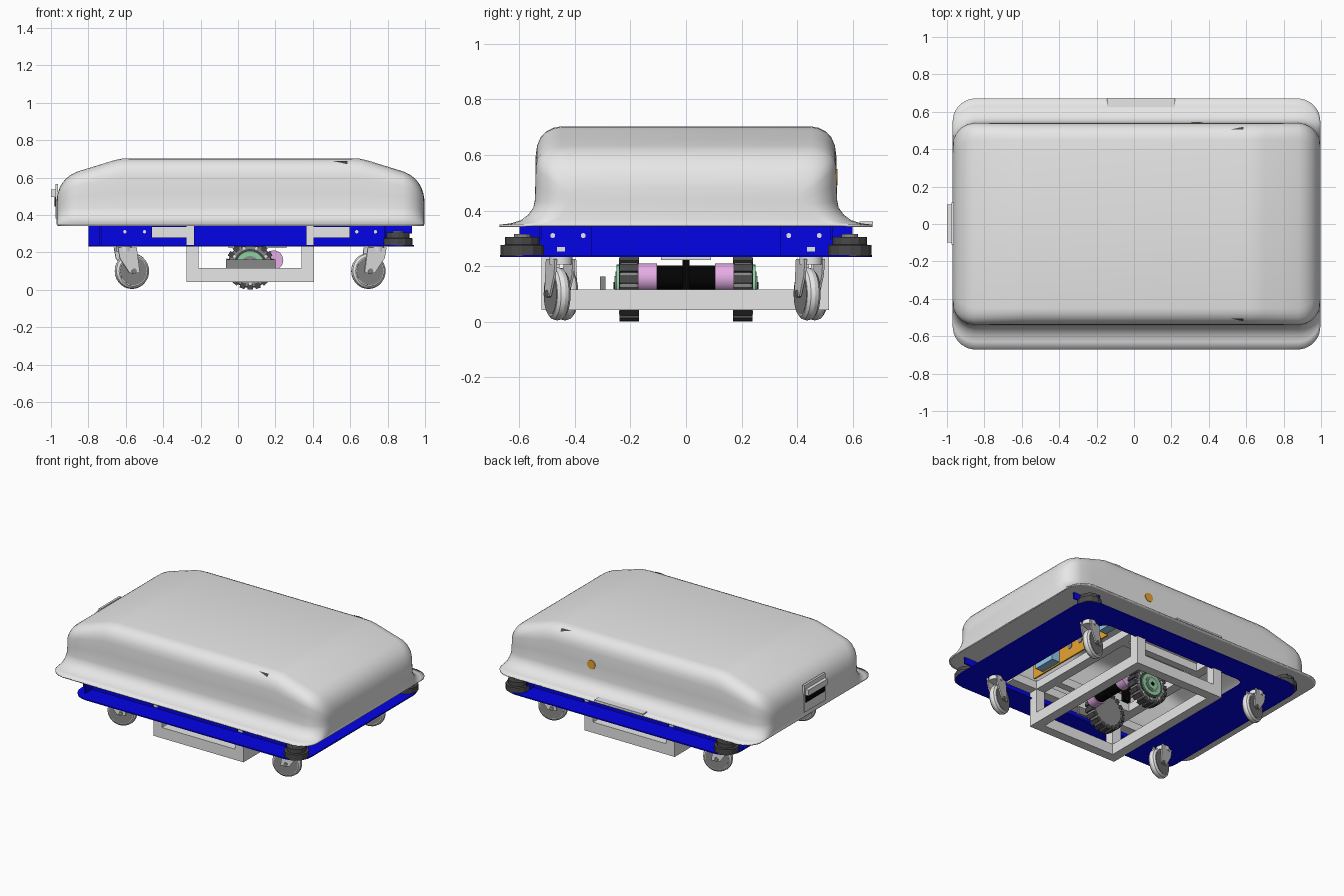
import bpy, bmesh, math
from mathutils import Matrix, Vector

cube = bpy.data.objects.get("Cube")
if cube:
    bpy.data.objects.remove(cube, do_unlink=True)


def material(name, *rgb):
    m = bpy.data.materials.new(name)
    m.use_nodes = True
    m.diffuse_color = (*rgb, 1)
    m.node_tree.nodes["Principled BSDF"].inputs["Base Color"].default_value = (*rgb, 1)
    return m


SHELL = material("shell grey", .82, .82, .82)
FRAME = material("light grey", .85, .85, .85)
MID = material("mid grey", .25, .25, .25)
DARK = material("dark rubber", .065, .065, .065)
BLACK = material("black", .001, .001, .001)
BLUE = material("chassis blue", .001, .001, .8)
GREEN = material("hub green", .27, .65, .36)
PINK = material("motor pink", .78, .42, .78)
ORANGE = material("orange", .8, .37, .03)
SKY = material("light blue", .3, .58, .82)
made = []


def finish(name, bm, mat, M=None):
    if M is not None:
        bm.transform(M)
    bmesh.ops.recalc_face_normals(bm, faces=bm.faces)
    me = bpy.data.meshes.new(name)
    bm.to_mesh(me)
    bm.free()
    me.materials.append(mat)
    ob = bpy.data.objects.new(name, me)
    bpy.context.collection.objects.link(ob)
    made.append(ob)
    return ob


def box(name, mat, x, y, z, M=None):
    """Box from (min, max) ranges."""
    bm = bmesh.new()
    bmesh.ops.create_cube(bm, size=1)
    for v in bm.verts:
        v.co = [r[0] + (c + .5) * (r[1] - r[0]) for c, r in zip(v.co, (x, y, z))]
    return finish(name, bm, mat, M)


def lathe(name, mat, profile, centre, axis="Z", M=None, n=28):
    """Spin (radius, offset) points around an axis."""
    bm = bmesh.new()
    rings = [[bm.verts.new((r * math.cos(i * math.tau / n), r * math.sin(i * math.tau / n), h))
              for i in range(n)] for r, h in profile]
    for a, b in zip(rings, rings[1:]):
        for i in range(n):
            bm.faces.new((a[i], a[(i + 1) % n], b[(i + 1) % n], b[i]))
    bm.faces.new(rings[0])
    bm.faces.new(rings[-1])
    turn = {"Z": Matrix(), "Y": Matrix.Rotation(-math.pi / 2, 4, "X"),
            "X": Matrix.Rotation(math.pi / 2, 4, "Y")}[axis]
    place = Matrix.Translation(centre) @ turn
    return finish(name, bm, mat, M @ place if M else place)


def cyl(name, mat, r, a, b, centre, axis="Z", M=None, n=28):
    return lathe(name, mat, [(r, a), (r, b)], centre, axis, M, n)


def rounded(x, y, r, n=6):
    pts = []
    for cx, cy, start in ((x[1] - r, y[1] - r, 0), (x[0] + r, y[1] - r, 1),
                          (x[0] + r, y[0] + r, 2), (x[1] - r, y[0] + r, 3)):
        for i in range(n + 1):
            t = (start + i / n) * math.pi / 2
            pts.append((cx + r * math.cos(t), cy + r * math.sin(t)))
    return pts


def ring_plate(name, mat, outer, inner, z):
    bm = bmesh.new()
    loops = [[bm.verts.new((*p, h)) for p in pts]
             for pts, h in ((outer, z[0]), (outer, z[1]), (inner, z[1]), (inner, z[0]))]
    n = len(outer)
    for k in range(4):
        a, b = loops[k], loops[(k + 1) % 4]
        for i in range(n):
            bm.faces.new((a[i], a[(i + 1) % n], b[(i + 1) % n], b[i]))
    return finish(name, bm, mat)


# Cover: cross-sections lofted along x, narrowing at the rounded corners
XMIN, XMAX, TOP, BASE = -.97, .997, .703, .42
roof = [(0, .48), (.006, .515), (.016, .545), (.03, .57), (.05, .594), (.08, .617),
        (.115, .633), (.2, .659), (.3, .69), (.34, .7), (.39, TOP)]
section = [(.672, .349), (.63, .354), (.595, .365), (.568, .385), (.55, .41), (.544, .44),
           (.542, .52), (.541, .6), (.536, .635), (.523, .664), (.503, .685), (.477, .698),
           (.45, TOP)]
stations = [(XMIN + d, d, h) for d, h in roof] + [(XMAX - d, d, h) for d, h in reversed(roof)]
bm = bmesh.new()
rows = []
for x, d, h in stations:
    r = .125
    k = max(r - d, 0)
    inset = r - math.sqrt(r * r - k * k)
    half = [(y - inset, z if z < BASE else BASE + (z - BASE) * (h - BASE) / (TOP - BASE))
            for y, z in section]
    loop = [(-y, z) for y, z in half] + [(y, z) for y, z in reversed(half)]
    rows.append([bm.verts.new((x, y, z)) for y, z in loop])
for a, b in zip(rows, rows[1:]):
    for i in range(len(a) - 1):
        bm.faces.new((a[i], a[i + 1], b[i + 1], b[i]))
bm.faces.new(rows[0])
bm.faces.new(rows[-1])
cover = finish("cover_shell", bm, SHELL)
if sum(f.normal.z * f.area for f in cover.data.polygons) < 0:
    cover.data.flip_normals()
wall = cover.modifiers.new("wall", "SOLIDIFY")
wall.thickness, wall.offset = .008, -1
ring_plate("cover_lip", SHELL, rounded((-.96, .987), (-.66, .66), .12),
           rounded((-.74, .74), (-.52, .52), .06), (.343, .347))

# Cover details
box("rear_flange_tab", SHELL, (-.145, .22), (.625, .674), (.35, .361))
cyl("side_button", ORANGE, .03, 0, .005, (.335, .541, .52), "Y")
box("handle_panel", SHELL, (-.977, -.962), (-.11, .115), (.38, .565))
box("handle_recess", BLACK, (-.981, -.975), (-.1, .105), (.445, .495))
box("handle_bar", FRAME, (-1, -.972), (-.1, .105), (.495, .535))
for s in (-1, 1):
    bm = bmesh.new()
    bm.faces.new([bm.verts.new(p) for p in
                  ((.51, s * .504, .688), (.585, s * .504, .688), (.585, s * .52, .671))])
    finish("vent_mark", bm, DARK)

# Blue chassis: wide floor with opening, set-back skirts with notches
ring_plate("chassis_floor", BLUE, rounded((-.8, .94), (-.67, .67), .12),
           rounded((-.47, .66), (-.5, .5), .06), (.232, .24))
box("front_end_skirt", BLUE, (.78, .79), (-.6, .6), (.24, .344))
box("end_skirt_face", BLUE, (.79, .81), (-.34, .34), (.24, .344))
box("rear_end_skirt", BLUE, (-.74, -.73), (-.6, .6), (.24, .344))
for s in (-1, 1):
    y = sorted((s * .52, s * .53))
    for x in ((-.8, -.46), (-.235, .365), (.595, .79)):
        box("side_skirt", BLUE, x, y, (.24, .344))
    for x in ((-.46, -.275), (.405, .595)):
        box("side_skirt_lower", BLUE, x, y, (.24, .28))
        box("side_skirt_upper", BLUE, x, y, (.335, .344))
    box("roller_cover", BLUE, (.79, .93), y, (.3, .344))
    for x in (-.605, -.5, .635, .735):
        cyl("skirt_hole", FRAME, .009, -.002, .002, (x, s * .531, .31), "Y", n=12)
    for y in (.37, .48):
        cyl("end_skirt_hole", FRAME, .009, 0, .003, (.79, s * y, .31), "X", n=12)
    box("end_skirt_slot", FRAME, (.79, .793), sorted((s * .435, s * .465)), (.252, .268))

# Corner bump rollers
for x, y in ((.855, -.59), (.855, .59), (-.72, .59)):
    lathe("bump_roller", DARK, [(.078, .236), (.078, .275), (.062, .277), (.062, .305)],
          (x, y, 0), n=12)
    cyl("bump_roller_cap", MID, .03, .305, .315, (x, y, 0), n=12)

# Tube frame: lower rectangle, uprights, upper bars
X0, X1, Y0, Y1, T = -.275, .405, -.52, .515, .065
for x in ((X0, X0 + T), (X1 - T, X1)):
    box("lower_cross_tube", FRAME, x, (Y0, Y1), (.042, .115))
    box("upper_cross_tube", FRAME, x, (Y0, Y1), (.28, .335))
    for y in ((Y0, Y0 + T), (Y1 - T, Y1)):
        box("frame_upright", FRAME, x, y, (.115, .345))
for y in ((Y0, Y0 + T), (Y1 - T, Y1)):
    box("lower_side_tube", FRAME, (X0 + T, X1 - T), y, (.042, .115))
    box("upper_side_bar", FRAME, (-.46, .595), y, (.28, .335))
for s in (-1, 1):
    box("inner_bar", FRAME, (X0, X1), sorted((s * .3, s * .35)), (.28, .335))

# Drive unit: two treaded wheels, geared motors, mount
box("drive_mount_plate", FRAME, (-.05, .26), (-.09, .09), (.222, .235))
box("drive_hanger", BLACK, (.04, .09), (-.012, .012), (.115, .29))
box("drive_guard", MID, (-.065, .2), (-.31, -.29), (.11, .162))
for s in (-1, 1):
    c = Vector((.065, s * .205, .13))
    lathe("drive_wheel", MID, [(.07, -.034), (.115, -.034), (.12, -.025), (.12, .025),
                               (.115, .034), (.07, .034)], c, "Y")
    for i in range(18):
        M = Matrix.Translation(c) @ Matrix.Rotation(i * math.tau / 18, 4, "Y")
        box("tread_block", DARK, (-.014, .014), (-.035, .035), (.1, .13), M)
        if i % 2:
            box("rim_slot", FRAME, (-.006, .006), sorted((s * .03, s * .037)), (.09, .104), M)
    for r, d, m in ((.088, .037, DARK), (.075, .045, GREEN), (.05, .049, MID),
                    (.035, .052, GREEN), (.012, .056, BLACK)):
        cyl("hub_ring", m, r, min(0, s * d), max(0, s * d), c, "Y")
    m = (.19, 0, .158)
    cyl("gearbox", PINK, .052, *sorted((s * .105, s * .172)), m, "Y")
    cyl("motor", BLACK, .044, *sorted((s * .012, s * .105)), m, "Y")

# Swivel casters, all turned the same way
for x, y, q in ((.74, .45, -1), (.74, -.45, -1), (-.61, .45, 1), (-.61, -.45, 1)):
    M = Matrix.Translation((x, y, 0)) @ Matrix.Rotation(math.radians(18), 4, "Z")
    lead = q * .045
    cyl("caster_swivel", FRAME, .042, .205, .233, (0, 0, 0), M=M)
    lathe("caster_tyre", FRAME, [(.06, -.025), (.08, -.025), (.092, -.015), (.096, 0),
                                 (.092, .015), (.08, .025), (.06, .025)], (lead, 0, .1), "Y", M)
    cyl("caster_disc", MID, .075, -.0265, .0265, (lead, 0, .1), "Y", M)
    cyl("caster_axle", MID, .014, -.042, .042, (lead, 0, .1), "Y", M, 12)
    for s in (-1, 1):
        bm = bmesh.new()
        side = [bm.verts.new((q * px, s * .03, pz)) for px, pz in
                ((-.045, .225), (.06, .225), (.078, .09), (.02, .09), (-.035, .17))]
        f = bm.faces.new(side)
        out = bmesh.ops.extrude_face_region(bm, geom=[f])["geom"]
        bmesh.ops.translate(bm, vec=(0, s * .008, 0),
                            verts=[v for v in out if isinstance(v, bmesh.types.BMVert)])
        finish("caster_fork", bm, FRAME, M)

# Equipment inside the cover
box("equipment_panel", ORANGE, (.49, .5), (-.37, .33), (.28, .5))
for y in (-.02, .08, .18, .28):
    for z in (.36, .43):
        cyl("panel_hole", MID, .02, 0, .004, (.5, y, z), "X", n=14)
for y in ((-.28, -.12), (.33, .44)):
    box("control_box", SKY, (.5, .56), y, (.29, .42))

# Smooth shading with sharp edges kept
bpy.ops.object.select_all(action="DESELECT")
for ob in made:
    ob.select_set(True)
bpy.context.view_layer.objects.active = cover
bpy.ops.object.shade_smooth_by_angle(angle=math.radians(28))
